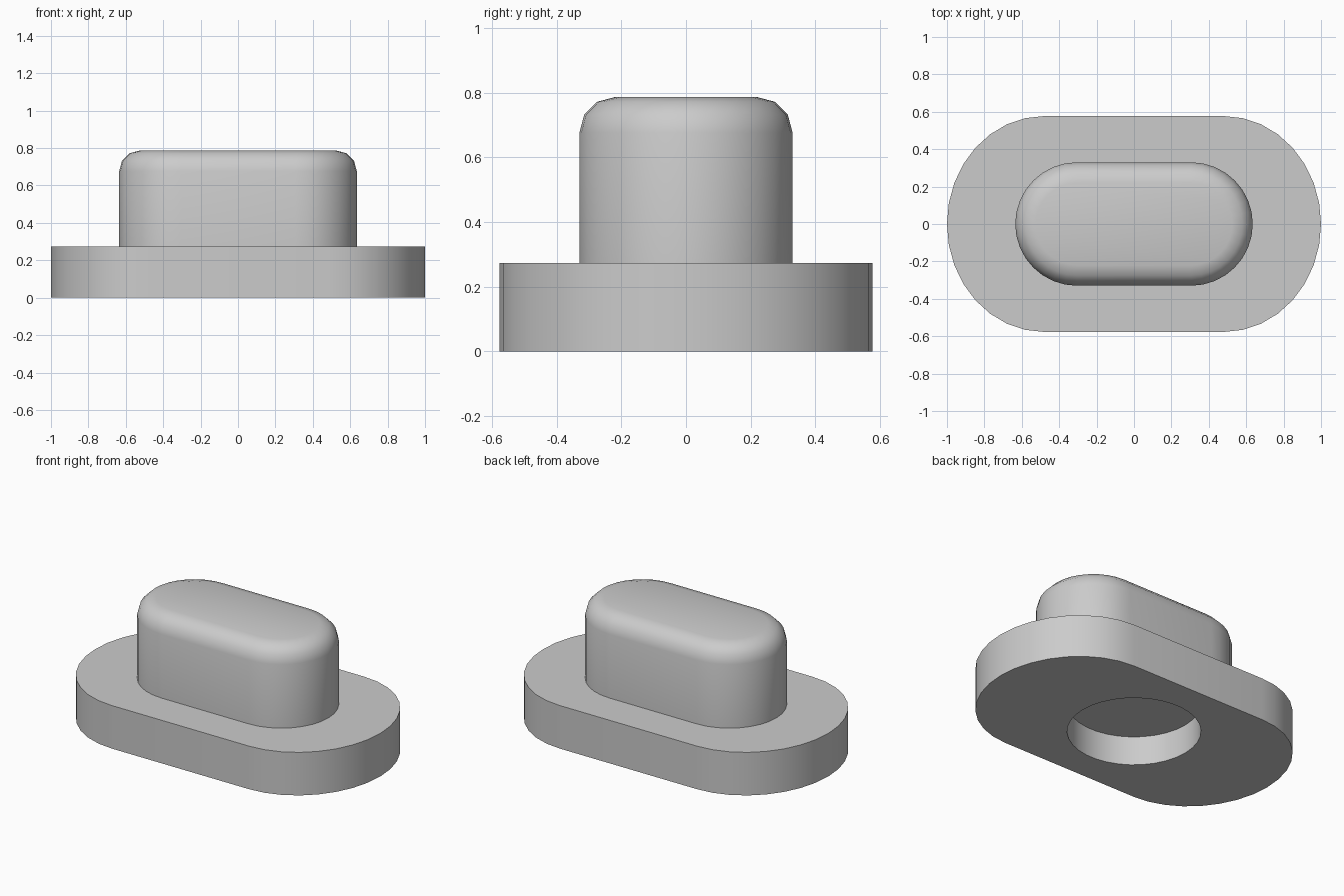
import bpy
import bmesh
from math import cos, sin, pi, radians

cube = bpy.data.objects.get("Cube")
if cube:
    bpy.data.objects.remove(cube)

STEPS = 16                      # segments in each rounded end
COUNT = 2 * (STEPS + 1)         # points in every ring

grey = bpy.data.materials.new("plain grey")
grey.use_nodes = True
colour = (0.6, 0.6, 0.6, 1)
grey.diffuse_color = colour
grey.node_tree.nodes["Principled BSDF"].inputs["Base Color"].default_value = colour


def slot_ring(straight, rx, ry, z):
    """Long outline: two half ellipses joined by straight sides."""
    ring = []
    for side in (1, -1):
        for i in range(STEPS + 1):
            a = -pi / 2 + pi * i / STEPS
            ring.append((side * (straight + rx * cos(a)), side * ry * sin(a), z))
    return ring


def round_ring(r, z):
    """Circle with the same number of points as a slot ring."""
    angles = [-pi / 2 + 2 * pi * (i + 0.5) / COUNT for i in range(COUNT)]
    return [(r * cos(a), r * sin(a), z) for a in angles]


def loft(name, rings):
    """Skin a stack of rings and cap both ends."""
    bm = bmesh.new()
    loops = [[bm.verts.new(p) for p in ring] for ring in rings]
    for low, high in zip(loops, loops[1:]):
        for i in range(COUNT):
            j = (i + 1) % COUNT
            bm.faces.new((low[i], low[j], high[j], high[i]))
    bm.faces.new(loops[0][::-1])
    bm.faces.new(loops[-1])
    bmesh.ops.recalc_face_normals(bm, faces=bm.faces)
    mesh = bpy.data.meshes.new(name)
    bm.to_mesh(mesh)
    bm.free()
    mesh.materials.append(grey)
    obj = bpy.data.objects.new(name, mesh)
    bpy.context.collection.objects.link(obj)
    bpy.ops.object.select_all(action="DESELECT")
    obj.select_set(True)
    bpy.context.view_layer.objects.active = obj
    bpy.ops.object.shade_smooth_by_angle(angle=radians(40))
    return obj


# Base plate with a round blind hole underneath
base_top = 0.273
loft("base_plate", [
    round_ring(0.385, 0.185),
    round_ring(0.385, 0),
    slot_ring(0.48, 0.52, 0.577, 0),
    slot_ring(0.48, 0.52, 0.577, base_top),
])

# Raised plug with a rounded top rim
radius, bevel, top = 0.33, 0.11, 0.787
rings = [slot_ring(0.305, radius, radius, base_top - 0.02)]
for k in range(4):
    a = k * pi / 6
    r = radius - bevel * (1 - cos(a))
    rings.append(slot_ring(0.305, r, r, top - bevel * (1 - sin(a))))
loft("raised_plug", rings)
